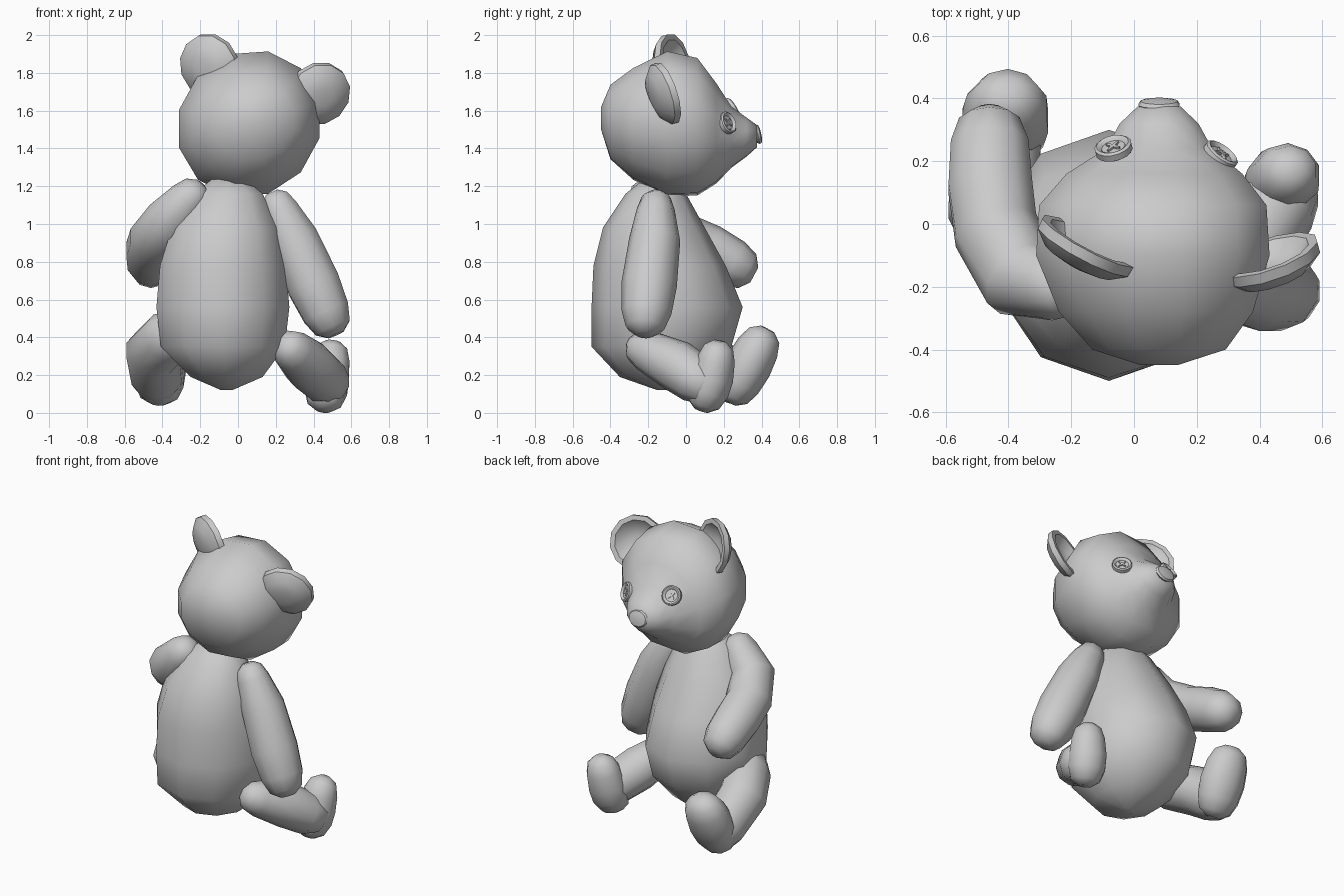
import bpy, bmesh, math
from mathutils import Vector

old = bpy.data.objects.get("Cube")
if old:
    bpy.data.objects.remove(old, do_unlink=True)

GREY = (0.6, 0.6, 0.6, 1)
fur = bpy.data.materials.new("plain grey")
fur.use_nodes = True
fur.diffuse_color = GREY
fur.node_tree.nodes["Principled BSDF"].inputs["Base Color"].default_value = GREY


def ring(centre, u, v, sides):
    """Points of an ellipse spanned by the half axes u and v."""
    steps = [math.tau * (i + 0.5) / sides for i in range(sides)]
    return [Vector(centre) + u * math.cos(a) + v * math.sin(a) for a in steps]


def loft(name, rings, angle=60):
    """Skin a list of equal rings and close both ends."""
    bm = bmesh.new()
    loops = [[bm.verts.new(p) for p in r] for r in rings]
    n = len(loops[0])
    for a, b in zip(loops, loops[1:]):
        for i in range(n):
            j = (i + 1) % n
            bm.faces.new((a[i], a[j], b[j], b[i]))
    bm.faces.new(loops[0])
    bm.faces.new(loops[-1])
    bmesh.ops.recalc_face_normals(bm, faces=bm.faces)
    mesh = bpy.data.meshes.new(name)
    bm.to_mesh(mesh)
    bm.free()
    mesh.materials.append(fur)
    obj = bpy.data.objects.new(name, mesh)
    bpy.context.collection.objects.link(obj)
    bpy.ops.object.select_all(action="DESELECT")
    obj.select_set(True)
    bpy.context.view_layer.objects.active = obj
    bpy.ops.object.shade_smooth_by_angle(angle=math.radians(angle))
    return obj


def frame(normal):
    """Sideways and upward unit axes across a normal."""
    n = Vector(normal).normalized()
    side = n.cross(Vector((0, 0, 1))).normalized()
    return n, side, side.cross(n)


def limb(name, path, wide=1.0, sides=10):
    """Stuffed limb with rounded ends; path holds (x, y, z, radius)."""
    pts = [Vector(p[:3]) for p in path]
    rad = [p[3] for p in path]
    rings = []

    def add(c, d, r):
        side = (X - d * X.dot(d)).normalized()
        rings.append(ring(c, side * r * wide, d.cross(side) * r, sides))

    first = (pts[1] - pts[0]).normalized()
    last = (pts[-1] - pts[-2]).normalized()
    caps = ((0.97, 0.35), (0.65, 0.78))
    for off, scale in caps:
        add(pts[0] - first * rad[0] * off, first, rad[0] * scale)
    for i, p in enumerate(pts):
        a, b = pts[max(i - 1, 0)], pts[min(i + 1, len(pts) - 1)]
        add(p, (b - a).normalized(), rad[i])
    for off, scale in reversed(caps):
        add(pts[-1] + last * rad[-1] * off, last, rad[-1] * scale)
    return loft(name, rings)


def disc(name, centre, normal, profile, sides, squash=1.0, angle=40):
    """Lathe a (radius, height) profile around a normal."""
    n, u, v = frame(normal)
    return loft(name, [ring(Vector(centre) + n * h, u * r, v * r * squash, sides)
                       for r, h in profile], angle)


X, Y, Z = Vector((1, 0, 0)), Vector((0, 1, 0)), Vector((0, 0, 1))

# Body: height, centre x, centre y, half width, half depth
body = [(0.12, -0.06, -0.12, 0.03, 0.03), (0.19, -0.06, -0.13, 0.2, 0.22),
        (0.35, -0.08, -0.13, 0.345, 0.37), (0.56, -0.08, -0.1, 0.37, 0.4),
        (0.78, -0.08, -0.14, 0.35, 0.35), (0.98, -0.07, -0.17, 0.295, 0.27),
        (1.16, -0.05, -0.16, 0.19, 0.16), (1.24, -0.05, -0.14, 0.09, 0.08)]
loft("body", [ring((x, y, z), X * a, Y * b, 10) for z, x, y, a, b in body])

# Head and snout: depth, centre x, centre z, half width, half height
head = [(-0.45, 0.08, 1.56, 0.06, 0.06), (-0.4, 0.08, 1.54, 0.22, 0.2),
        (-0.28, 0.07, 1.53, 0.32, 0.3), (-0.1, 0.06, 1.53, 0.385, 0.39),
        (0.06, 0.06, 1.515, 0.375, 0.37), (0.16, 0.065, 1.48, 0.29, 0.27),
        (0.24, 0.08, 1.46, 0.175, 0.165), (0.32, 0.08, 1.46, 0.13, 0.105),
        (0.375, 0.08, 1.465, 0.07, 0.06)]
lean = X + Z * 0.07
loft("head", [ring((x, y, z), lean * a, Z * b, 12) for y, x, z, a, b in head])

# Cupped ears, hollow towards the face
cup = [(0.05, -0.055), (0.12, -0.04), (0.168, 0.0), (0.17, 0.035),
       (0.14, 0.035), (0.1, -0.005), (0.04, -0.02)]
disc("right_ear", (-0.16, -0.085, 1.835), (0.46, 0.86, 0.17), cup, 12)
disc("left_ear", (0.435, -0.13, 1.685), (-0.3, 0.9, 0.3), cup, 12)

# Nose
disc("nose", (0.08, 0.38, 1.475), (0, 0.97, 0.22),
     [(0.055, -0.015), (0.068, 0.0), (0.06, 0.012), (0.03, 0.018)], 12, 0.8)

# Button eyes with a raised rim and crossed stitches
button = [(0.045, -0.02), (0.06, -0.01), (0.06, 0.012), (0.052, 0.018),
          (0.044, 0.014), (0.038, 0.006), (0.01, 0.006)]
for label, centre, normal in (("right", (-0.065, 0.24, 1.61), (-0.2, 0.8, 0.5)),
                              ("left", (0.275, 0.218, 1.535), (0.58, 0.78, 0.35))):
    disc(label + "_eye", centre, normal, button, 16)
    n, u, v = frame(normal)
    for k, sign in enumerate((1, -1)):
        along = (u + v * sign).normalized() * 0.03
        across = n.cross(along).normalized() * 0.006
        loft(f"{label}_eye_stitch_{k + 1}",
             [ring(Vector(centre) + n * h, along, across, 8) for h in (0.004, 0.013)])

# Arms: one hanging, one reaching forward
limb("left_arm", [(0.22, -0.16, 1.08, 0.1), (0.295, -0.165, 0.92, 0.135),
                  (0.4, -0.195, 0.68, 0.147), (0.467, -0.21, 0.53, 0.132)])
limb("right_arm", [(-0.26, -0.2, 1.13, 0.11), (-0.36, -0.175, 1.02, 0.135),
                   (-0.44, -0.02, 0.92, 0.14), (-0.458, 0.12, 0.86, 0.14),
                   (-0.46, 0.25, 0.79, 0.13)])

# Legs with upturned feet
limb("left_leg", [(0.29, -0.21, 0.33, 0.11), (0.375, -0.05, 0.25, 0.137),
                  (0.46, 0.06, 0.175, 0.13)])
limb("left_foot", [(0.465, 0.115, 0.115, 0.112), (0.475, 0.14, 0.19, 0.112),
                   (0.49, 0.16, 0.285, 0.1)], 1.06)
limb("right_leg", [(-0.37, -0.1, 0.4, 0.145), (-0.45, 0.06, 0.32, 0.15),
                   (-0.43, 0.23, 0.19, 0.14)])
limb("right_foot", [(-0.415, 0.28, 0.155, 0.115), (-0.41, 0.33, 0.25, 0.125),
                    (-0.405, 0.38, 0.345, 0.115)], 1.15)
